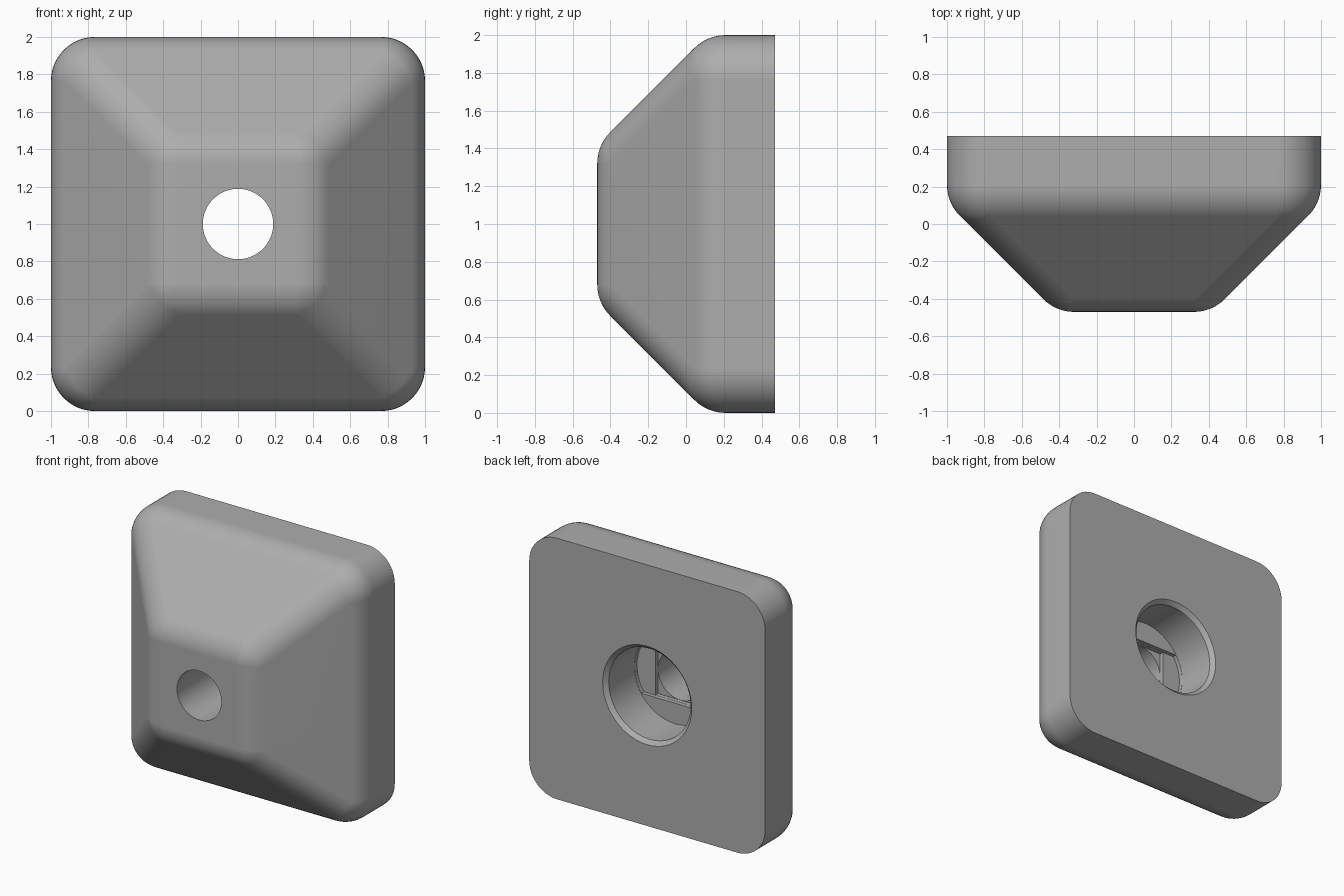
import bpy
import bmesh
import math
from mathutils import Matrix, Vector

cube = bpy.data.objects.get("Cube")
if cube:
    bpy.data.objects.remove(cube, do_unlink=True)

BACK, FRONT = 0.47, -0.47
ROUND = 0.235           # radius of every rounded edge
FLOOR = 0.13            # bottom of the rear counterbore
LAYER = 0.03            # height of each stepped layer
BORE, HOLE = 0.347, 0.19
MID = 1.0               # height of the centre line

grey = bpy.data.materials.new("plain grey")
grey.use_nodes = True
colour = (0.42, 0.42, 0.42, 1)
grey.diffuse_color = colour
grey.node_tree.nodes["Principled BSDF"].inputs["Base Color"].default_value = colour


def make_object(name, bm):
    bmesh.ops.recalc_face_normals(bm, faces=bm.faces)
    mesh = bpy.data.meshes.new(name)
    bm.to_mesh(mesh)
    bm.free()
    mesh.materials.append(grey)
    obj = bpy.data.objects.new(name, mesh)
    bpy.context.collection.objects.link(obj)
    return obj


def frustum(bm, y0, y1, r0, r1):
    """Round section along y, radius r0 at y0 and r1 at y1."""
    turn = Matrix.Translation((0, (y0 + y1) / 2, MID)) @ Matrix.Rotation(-math.pi / 2, 4, 'X')
    return bmesh.ops.create_cone(bm, cap_ends=True, segments=96, radius1=r0,
                                 radius2=r1, depth=y1 - y0, matrix=turn)["verts"]


def cut(target, bm):
    cutter = make_object("cutter", bm)
    cutter.hide_render = True
    mod = target.modifiers.new("cut", 'BOOLEAN')
    mod.operation, mod.solver, mod.object = 'DIFFERENCE', 'EXACT', cutter
    bpy.context.view_layer.objects.active = target
    bpy.ops.object.modifier_apply(modifier=mod.name)
    bpy.data.objects.remove(cutter, do_unlink=True)


# Body: hull around rounded corners, with a square-edged back
bm = bmesh.new()
turn = Matrix.Rotation(math.pi / 2, 4, 'X')
for sx in (-1, 1):
    for sz in (-1, 1):
        for half, y in ((0.32, FRONT + ROUND), (1 - ROUND, 0.21)):
            place = Matrix.Translation((sx * half, y, MID + sz * half))
            bmesh.ops.create_uvsphere(bm, u_segments=48, v_segments=24,
                                      radius=ROUND, matrix=place @ turn)
        place = Matrix.Translation((sx * half, BACK, MID + sz * half))
        bmesh.ops.create_circle(bm, segments=48, radius=ROUND, matrix=place @ turn)
hull = bmesh.ops.convex_hull(bm, input=bm.verts)
inside = {v for v in hull["geom_interior"] + hull["geom_unused"]
          if isinstance(v, bmesh.types.BMVert)}
bmesh.ops.delete(bm, geom=list(inside), context='VERTS')
outer = {f for f in hull["geom"] if isinstance(f, bmesh.types.BMFace) and f.is_valid}
bmesh.ops.delete(bm, geom=[f for f in bm.faces if f not in outer], context='FACES')
bmesh.ops.dissolve_limit(bm, angle_limit=0.002, verts=bm.verts, edges=bm.edges)
body = make_object("mounting_block", bm)

# Rear counterbore, then its chamfered rim
bm = bmesh.new()
frustum(bm, FLOOR, BACK + 0.1, BORE, BORE)
cut(body, bm)
bm = bmesh.new()
frustum(bm, BACK - 0.05, BACK + 0.05, BORE - 0.02, BORE + 0.08)
cut(body, bm)

# First step: a slot with flat upper and lower sides
bm = bmesh.new()
frustum(bm, FLOOR - LAYER, FLOOR + 0.05, BORE - 0.002, BORE - 0.002)
for side in (-1, 1):
    geom = bm.verts[:] + bm.edges[:] + bm.faces[:]
    edge = bmesh.ops.bisect_plane(bm, geom=geom, plane_co=(0, 0, MID + side * HOLE),
                                  plane_no=(0, 0, side), clear_outer=True)
    rim = [e for e in edge["geom_cut"] if isinstance(e, bmesh.types.BMEdge)]
    bmesh.ops.contextual_create(bm, geom=rim)
cut(body, bm)

# Second step: a square opening
bm = bmesh.new()
size = Vector((2 * HOLE - 0.002, 2 * LAYER + 0.04, 2 * HOLE - 0.002))
y = FLOOR - 2 * LAYER + size.y / 2
bmesh.ops.create_cube(bm, size=1, matrix=Matrix.Translation((0, y, MID)) @ Matrix.Diagonal(size).to_4x4())
cut(body, bm)

# Round hole through the front
bm = bmesh.new()
frustum(bm, FRONT - 0.1, FLOOR - LAYER, HOLE - 0.002, HOLE - 0.002)
cut(body, bm)

# Smooth shading with crisp rims
bpy.ops.object.select_all(action='DESELECT')
body.select_set(True)
bpy.context.view_layer.objects.active = body
bpy.ops.object.shade_smooth_by_angle(angle=math.radians(30))
weighted = body.modifiers.new("even shading", 'WEIGHTED_NORMAL')
weighted.keep_sharp = True
